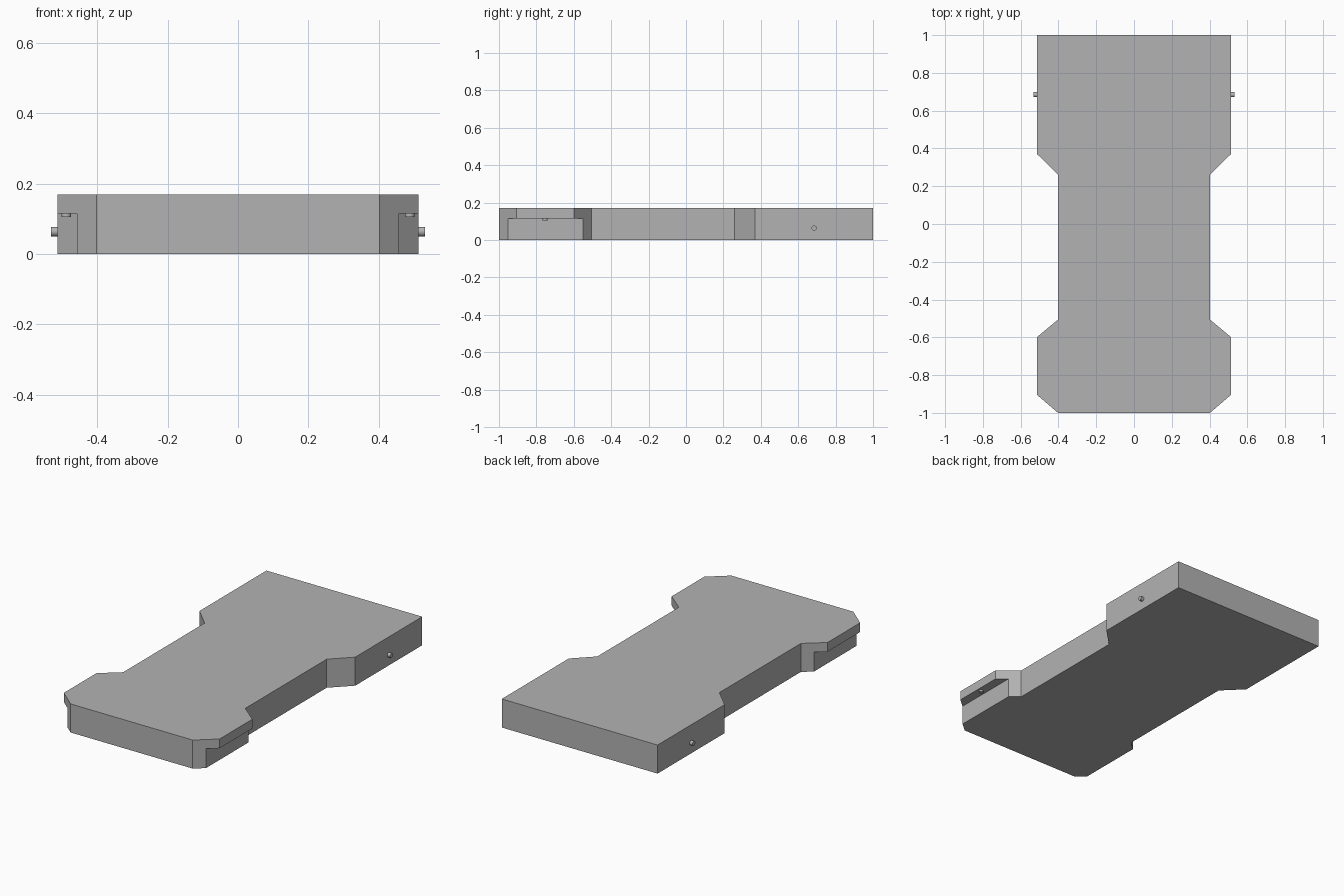
import bpy
import bmesh
from math import radians

cube = bpy.data.objects.get("Cube")
if cube:
    bpy.data.objects.remove(cube, do_unlink=True)

HEIGHT = 0.17
NOTCH_TOP = 0.115

grey = bpy.data.materials.new("plain_grey")
grey.use_nodes = True
tone = (0.45, 0.45, 0.45, 1)
grey.diffuse_color = tone
grey.node_tree.nodes["Principled BSDF"].inputs["Base Color"].default_value = tone


def prism(name, outline, height):
    """Extrude a flat outline upward from the ground."""
    bm = bmesh.new()
    base = bm.faces.new([bm.verts.new((x, y, 0)) for x, y in outline])
    top = bmesh.ops.extrude_face_region(bm, geom=[base])["geom"]
    bmesh.ops.translate(bm, vec=(0, 0, height),
                        verts=[v for v in top if isinstance(v, bmesh.types.BMVert)])
    bmesh.ops.recalc_face_normals(bm, faces=bm.faces)
    mesh = bpy.data.meshes.new(name)
    bm.to_mesh(mesh)
    bm.free()
    obj = bpy.data.objects.new(name, mesh)
    bpy.context.collection.objects.link(obj)
    mesh.materials.append(grey)
    return obj


def pin(name, location, depth, rotation=(0, 0, 0)):
    bpy.ops.mesh.primitive_cylinder_add(vertices=24, radius=0.0135, depth=depth,
                                        location=location, rotation=rotation)
    obj = bpy.context.object
    obj.name = name
    obj.data.materials.append(grey)
    bpy.ops.object.shade_smooth_by_angle(angle=radians(30))


# Waisted plate with chamfered shoulders
half = [(0.402, -1), (0.513, -0.905), (0.513, -0.598), (0.402, -0.506),
        (0.402, 0.26), (0.513, 0.37), (0.513, 1)]
plate = prism("plate", half + [(-x, y) for x, y in reversed(half)], HEIGHT)

# Undercut below both front shoulders
for side, label in ((1, "left"), (-1, "right")):
    corners = [(side * x, y) for x, y in
               ((0.457, -1.1), (0.6, -1.1), (0.6, -0.4), (0.457, -0.4))]
    cutter = prism(label + "_notch_cutter", corners, NOTCH_TOP + 0.1)
    cutter.location.z = -0.1
    cutter.hide_render = True
    cutter.hide_viewport = True
    cut = plate.modifiers.new(label + "_notch", "BOOLEAN")
    cut.operation = "DIFFERENCE"
    cut.solver = "EXACT"
    cut.object = cutter

    # Small stud under the shoulder and pivot pin on the rear flank
    pin(label + "_stud", (side * 0.488, -0.753, 0.115), 0.02)
    pin(label + "_pivot_pin", (side * 0.517, 0.685, 0.064), 0.03,
        (0, radians(90), 0))
